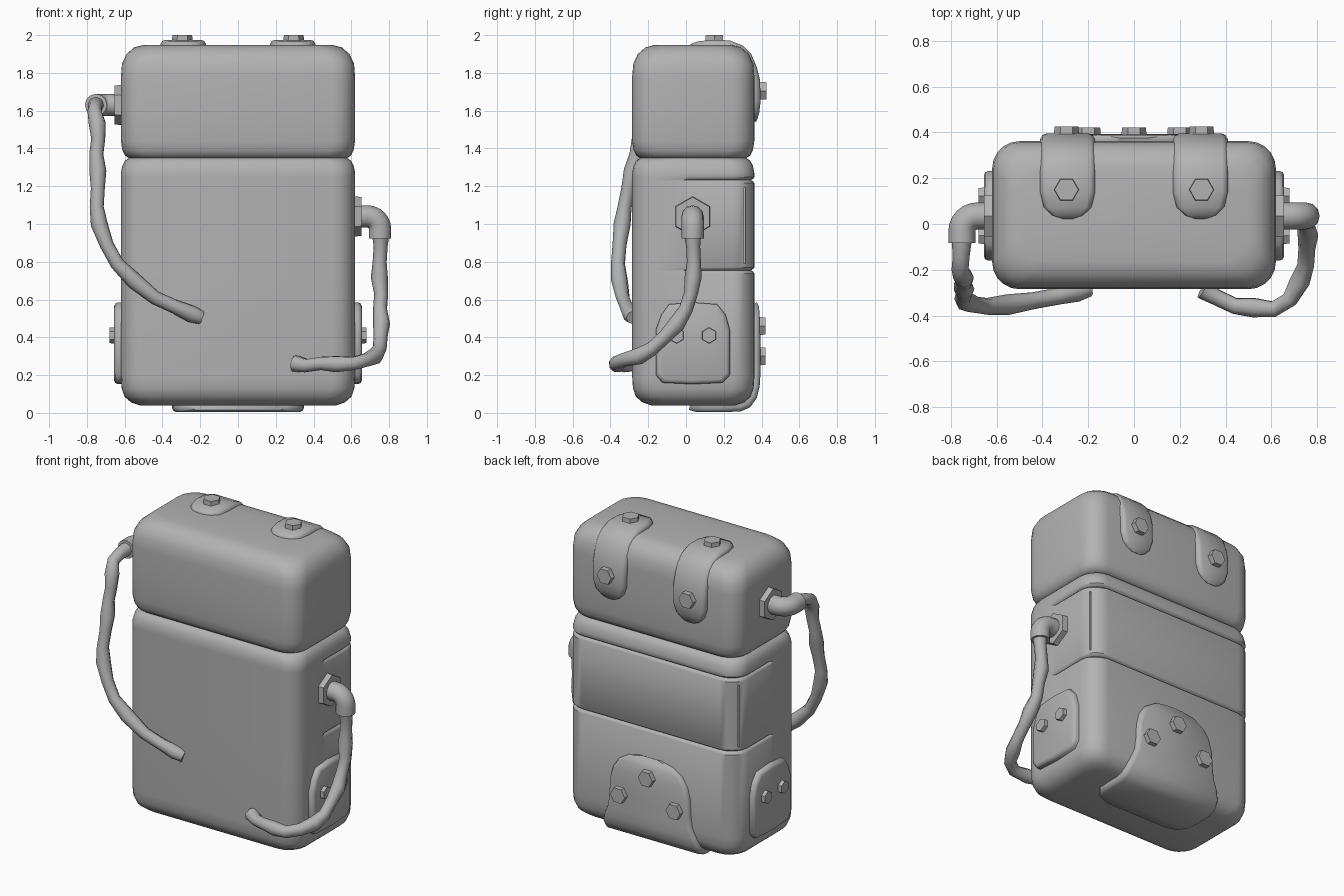
import bpy, bmesh, math
from mathutils import Vector, Matrix

if "Cube" in bpy.data.objects:
    bpy.data.objects.remove(bpy.data.objects["Cube"])

grey = bpy.data.materials.new("plain grey")
grey.diffuse_color = (0.45, 0.45, 0.45, 1)
grey.use_nodes = True
grey.node_tree.nodes["Principled BSDF"].inputs["Base Color"].default_value = grey.diffuse_color


def finish(obj, angle=35):
    if not obj.data.materials:
        obj.data.materials.append(grey)
    bpy.ops.object.select_all(action='DESELECT')
    obj.select_set(True)
    bpy.context.view_layer.objects.active = obj
    if angle:
        bpy.ops.object.shade_smooth_by_angle(angle=math.radians(angle))
    return obj


def from_bmesh(name, bm, angle=35):
    bmesh.ops.recalc_face_normals(bm, faces=bm.faces)
    me = bpy.data.meshes.new(name)
    bm.to_mesh(me)
    bm.free()
    obj = bpy.data.objects.new(name, me)
    bpy.context.collection.objects.link(obj)
    return finish(obj, angle)


def loft(name, rings, angle=35):
    """Skin closed rings of points and cap both ends."""
    bm = bmesh.new()
    vs = [[bm.verts.new(p) for p in r] for r in rings]
    n = len(vs[0])
    for a, b in zip(vs, vs[1:]):
        for i in range(n):
            bm.faces.new((a[i], a[(i + 1) % n], b[(i + 1) % n], b[i]))
    bm.faces.new(vs[0])
    bm.faces.new(vs[-1])
    return from_bmesh(name, bm, angle)


def body_ring(z, inset, back_groove=0.0):
    """Rounded rectangle; back_groove pulls in only the rear half."""
    hx, y0, y1, r = 0.62 - inset, -0.285 + inset, 0.362 - inset, 0.12
    pts = []
    for cx, cy, a0 in ((hx - r, y1 - r, 0), (-hx + r, y1 - r, 90),
                       (-hx + r, y0 + r, 180), (hx - r, y0 + r, 270)):
        for k in range(6):
            a = math.radians(a0 + 18 * k)
            pts.append((cx + r * math.cos(a), cy + r * math.sin(a)))
        if a0 == 90:
            pts += [(-hx, 0.01), (-hx, -0.01)]
    pts += [(hx, -0.01), (hx, 0.01)]
    g = back_groove
    out = []
    for x, y in pts:
        if y > 0 and g:
            x -= math.copysign(min(g, abs(x)), x)
            if y > y1 - r:
                y -= g * (y - (y1 - r)) / r
        out.append((x, y, z))
    return out


def hexagon(name, centre, axis, radius, depth):
    """Six sided prism whose base sits at centre and points along axis."""
    bm = bmesh.new()
    rot = Vector((0, 0, 1)).rotation_difference(Vector(axis)).to_matrix().to_4x4()
    m = Matrix.Translation(Vector(centre) + Vector(axis) * depth / 2) @ rot \
        @ Matrix.Rotation(math.radians(30), 4, 'Z')
    bmesh.ops.create_cone(bm, cap_ends=True, segments=6, radius1=radius,
                          radius2=radius * 0.95, depth=depth, matrix=m)
    return from_bmesh(name, bm, 0)


def wrap_plate(name, cx, path, t=0.06, edge=0.025):
    """Plate bent along a (y, z, half width) path lying on its outer face."""
    rings = []
    for i, (y, z, w) in enumerate(path):
        a, b = path[max(i - 1, 0)], path[min(i + 1, len(path) - 1)]
        d = Vector((b[0] - a[0], b[1] - a[1])).normalized()
        n = Vector((-d.y, d.x))
        e = min(edge, w * 0.5)
        rings.append([(cx + x, y - n.x * h, z - n.y * h) for x, h in
                      ((-w, t), (-w, 0.022), (-w + e * .35, 0.007), (-w + e, 0),
                       (w - e, 0), (w - e * .35, 0.007), (w, 0.022), (w, t))])
    return loft(name, rings, 50)


def tube(name, pts, radii, res=2):
    cu = bpy.data.curves.new(name, 'CURVE')
    cu.dimensions = '3D'
    cu.bevel_depth = 1.0
    cu.bevel_resolution = res
    cu.use_fill_caps = True
    sp = cu.splines.new('POLY')
    sp.points.add(len(pts) - 1)
    for p, co, r in zip(sp.points, pts, radii):
        p.co = (*co, 1)
        p.radius = r
    obj = bpy.data.objects.new(name, cu)
    bpy.context.collection.objects.link(obj)
    finish(obj, 0)
    bpy.ops.object.convert(target='MESH')
    return finish(bpy.context.object, 50)


# main pack body with rear seams
rows = [(0.04, .10, 0), (0.055, .055, 0), (0.085, .02, 0), (0.13, .004, 0), (0.19, 0, 0)]
for z in (0.755, 1.232):
    rows += [(z - .016, 0, 0), (z - .007, 0, .006), (z, 0, .018), (z + .007, 0, .006), (z + .016, 0, 0)]
rows += [(1.27, 0, 0), (1.31, .008, 0), (1.335, .022, 0), (1.352, .045, 0)]
body = loft("pack_body", [body_ring(*r) for r in rows])

# vertical slots on the rear corners of the body
bm = bmesh.new()
for s in (-1, 1):
    bmesh.ops.create_cube(bm, size=1, matrix=Matrix.Translation((s * .61, .31, .99))
                          @ Matrix.Diagonal((.05, .01, .40, 1)))
slots = from_bmesh("slot_cutter", bm, 0)
slots.hide_render = True
slots.hide_viewport = True
cut = body.modifiers.new("slots", 'BOOLEAN')
cut.object = slots
cut.operation = 'DIFFERENCE'
cut.solver = 'EXACT'

# upper lid block
rows = [(1.348, .045), (1.362, .022), (1.39, .008), (1.44, 0), (1.6, 0), (1.78, 0),
        (1.85, .006), (1.90, .03), (1.935, .07), (1.948, .12)]
loft("lid_body", [body_ring(z, i) for z, i in rows])

# lid straps and their bolts
strap = [(.022, 1.95, .04), (.035, 1.958, .075), (.07, 1.968, .105), (.14, 1.975, .12),
         (.23, 1.972, .12), (.30, 1.945, .12), (.345, 1.90, .12), (.375, 1.83, .12),
         (.392, 1.76, .12), (.395, 1.65, .118), (.388, 1.59, .10), (.378, 1.555, .07), (.37, 1.54, .04)]
for s, side in ((-1, "left"), (1, "right")):
    wrap_plate(side + "_strap", s * .29, strap)
    hexagon(side + "_strap_top_bolt", (s * .295, .15, 1.965), (0, 0, 1), .055, .035)
    hexagon(side + "_strap_back_bolt", (s * .295, .385, 1.705), (0, 1, 0), .055, .04)

# lower back guard wrapping under the base
guard = [(.375, .585, .08), (.386, .565, .16), (.39, .52, .225), (.392, .46, .265), (.394, .38, .285),
         (.394, .28, .29), (.394, .20, .30), (.39, .14, .325), (.375, .08, .345), (.34, .03, .35),
         (.29, .008, .35), (.2, .004, .35), (.1, .004, .345), (.05, .006, .31), (.015, .016, .25)]
wrap_plate("back_guard", 0, guard)
for x, z in ((0, .46), (-.2, .30), (.2, .30)):
    hexagon("guard_bolt", (x, .385, z), (0, 1, 0), .055, .037)

# side plates: tapered outline, softened rim
outline = [(-.16, .20), (-.125, .16), (.035, .152), (.195, .16), (.232, .20), (.232, .44),
           (.21, .52), (.165, .575), (.035, .585), (-.09, .575), (-.13, .52), (-.16, .44)]
for s, side in ((-1, "left"), (1, "right")):
    rings = [[(s * x, .035 + (y - .035) * k, .36 + (z - .36) * k) for y, z in outline]
             for x, k in ((.58, 1), (.636, 1), (.65, .97), (.656, .90))]
    loft(side + "_side_plate", rings, 50)
    for y in (-.05, .122):
        hexagon(side + "_plate_bolt", (s * .65, y, .41), (s, 0, 0), .043, .03)

# hose fittings: nut, collar and elbow
for s, z, d, side in ((-1, 1.63, Vector((0, -1, 0)), "left"), (1, 1.04, Vector((0, 0, -1)), "right")):
    hexagon(side + "_hose_nut", (s * .60, .035, z), (s, 0, 0), .108, .055)
    start = Vector((s * .60, .035, z))
    bend = Vector((s * .685, .035, z))
    pts = [start]
    for k in range(7):
        a = math.radians(15 * k)
        pts.append(bend + Vector((s, 0, 0)) * .067 * math.sin(a) + d * .067 * (1 - math.cos(a)))
    pts.append(pts[-1] + d * .05)
    tube(side + "_elbow", pts, [.059] * len(pts), 4)

# lumpy hoses
hose_l = [(-.752, -.06, 1.63), (-.755, -.14, 1.625), (-.76, -.20, 1.60), (-.745, -.235, 1.53),
          (-.74, -.25, 1.45), (-.75, -.262, 1.37), (-.742, -.285, 1.28), (-.742, -.305, 1.19),
          (-.748, -.325, 1.09), (-.735, -.338, 1.0), (-.695, -.352, .89), (-.64, -.36, .79),
          (-.55, -.352, .70), (-.44, -.335, .61), (-.33, -.315, .56), (-.25, -.295, .525),
          (-.195, -.28, .505)]
hose_r = [(.755, .035, .94), (.755, .038, .88), (.75, .042, .80), (.748, .038, .72), (.758, .025, .63),
          (.752, 0, .55), (.76, -.05, .47), (.755, -.11, .405), (.75, -.18, .34), (.725, -.25, .30),
          (.68, -.33, .28), (.61, -.372, .262), (.52, -.365, .258), (.44, -.358, .262),
          (.36, -.32, .25), (.30, -.285, .262)]
for name, pts in (("left_hose", hose_l), ("right_hose", hose_r)):
    tube(name, pts, [.045 if i % 3 == 0 else .037 for i in range(len(pts))])
